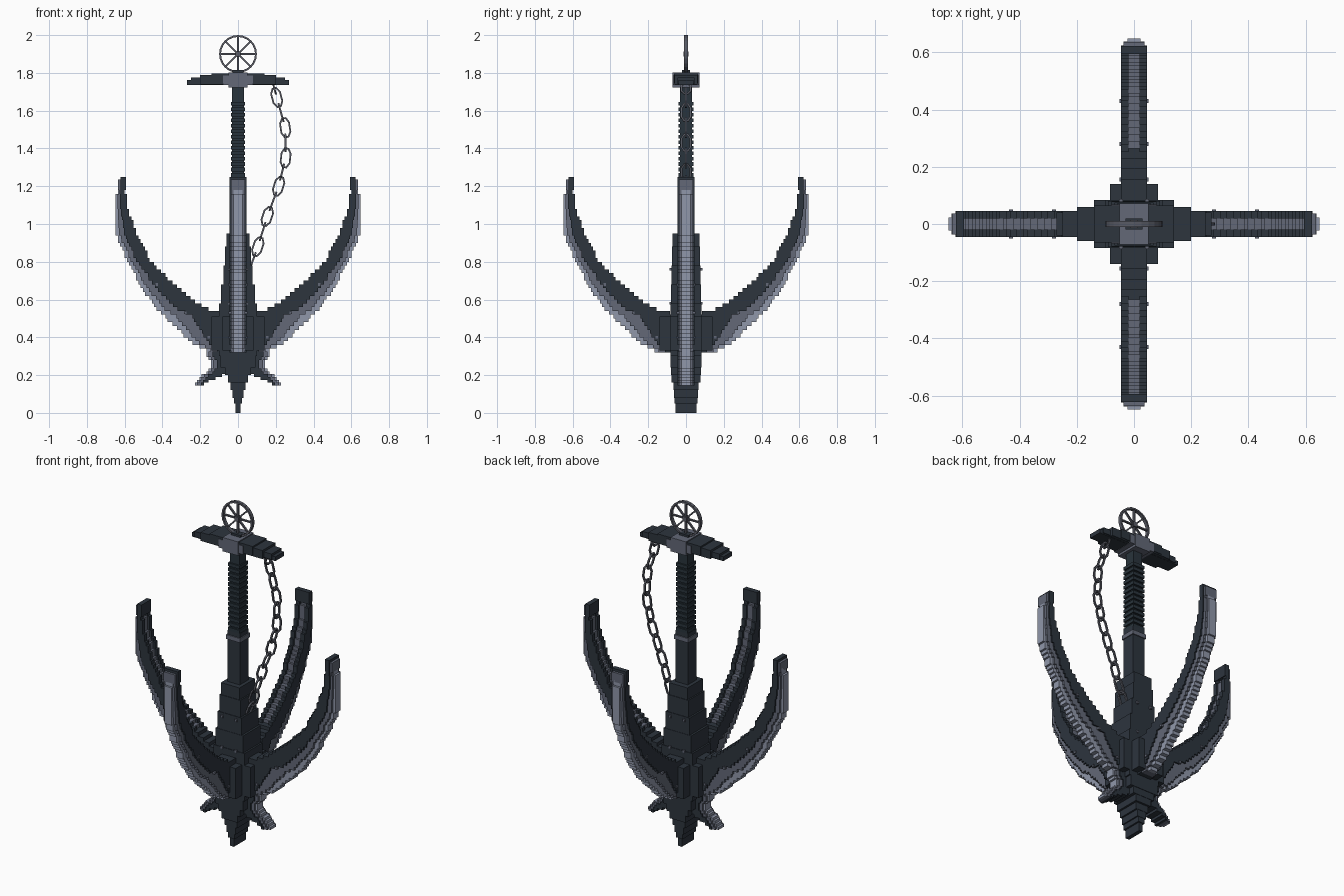
import bpy, bmesh, math
from mathutils import Matrix, Vector

if "Cube" in bpy.data.objects:
    bpy.data.objects.remove(bpy.data.objects["Cube"])


def material(name, rgb):
    m = bpy.data.materials.new(name)
    m.diffuse_color = (*rgb, 1)
    m.use_nodes = True
    m.node_tree.nodes["Principled BSDF"].inputs["Base Color"].default_value = m.diffuse_color
    return m


MATS = [material("dark iron", (0.026, 0.035, 0.048)),
        material("worn steel", (0.125, 0.14, 0.185)),
        material("bright edge", (0.28, 0.31, 0.40)),
        material("grip wrap", (0.022, 0.034, 0.045)),
        material("chain steel", (0.10, 0.105, 0.13))]
DARK, STEEL, BRIGHT, GRIP, CHAIN = range(5)


class Part:
    """Collects boxes into one object."""

    def __init__(self, name):
        self.name, self.bm = name, bmesh.new()

    def cube(self, matrix, mat):
        verts = bmesh.ops.create_cube(self.bm, size=1, matrix=matrix)["verts"]
        for f in {f for v in verts for f in v.link_faces}:
            f.material_index = mat

    def box(self, x0, x1, y0, y1, z0, z1, mat):
        if x1 - x0 < 0.001:
            return
        m = Matrix.Translation(((x0 + x1) / 2, (y0 + y1) / 2, (z0 + z1) / 2))
        self.cube(m @ Matrix.Diagonal((x1 - x0, y1 - y0, z1 - z0, 1)), mat)

    def mid(self, hx, hy, z0, z1, mat):
        self.box(-hx, hx, -hy, hy, z0, z1, mat)

    def bar(self, p, q, thick, depth, mat, frame=Matrix()):
        # Bar between two points of the xz plane of the frame
        p, q = Vector(p), Vector(q)
        d = q - p
        m = Matrix.Translation((p + q) / 2) @ Matrix.Rotation(math.atan2(d.x, d.z), 4, 'Y')
        self.cube(frame @ m @ Matrix.Diagonal((thick, depth, d.length + thick * 0.5, 1)), mat)

    def done(self, turn=0):
        me = bpy.data.meshes.new(self.name)
        self.bm.to_mesh(me)
        self.bm.free()
        for m in MATS:
            me.materials.append(m)
        ob = bpy.data.objects.new(self.name, me)
        ob.rotation_euler.z = turn
        bpy.context.collection.objects.link(ob)
        return ob


def lerp(table, z):
    # Piecewise linear x at height z
    for (xa, za), (xb, zb) in zip(table, table[1:]):
        if z <= zb:
            return xa + (xb - xa) * max(0, (z - za) / (zb - za))
    return table[-1][0]


def snap(v, step=0.012):
    return round(v / step) * step


# Curved hooks: stepped rows, dark cheeks, steel core, bright outer edge
OUTER = [(.14, .32), (.23, .36), (.335, .46), (.44, .56), (.52, .68), (.60, .84), (.648, .95), (.648, 1.25)]
INNER = [(.03, .32), (.03, .52), (.15, .545), (.25, .605), (.36, .70), (.465, .81),
         (.535, .95), (.59, 1.10), (.60, 1.25)]
ROW = 0.02


def hook(turn, name):
    p = Part(name)
    z = 0.32
    while z < 1.199:
        zm = z + ROW / 2
        a, b = snap(lerp(INNER, zm)), snap(lerp(OUTER, zm))
        if z > 1.15:
            b -= 0.012
        c, d = a + (b - a) * 0.6, a + (b - a) * 0.84
        groove = 0.012 if z > 0.6 else 0
        for s in (-1, 1):
            ys = sorted((s * 0.02, s * 0.045))
            p.box(a, c, *ys, z, z + ROW, DARK)
        p.box(a + groove, c, -.02, .02, z, z + ROW, STEEL if groove else DARK)
        p.box(c, d, -.037, .037, z, z + ROW, STEEL)
        p.box(d, b, -.023, .023, z, z + ROW, BRIGHT)
        z += ROW
    # Blunt tip
    p.box(.594, .622, -.045, .045, 1.18, 1.25, DARK)
    p.box(.622, .636, -.037, .037, 1.18, 1.235, STEEL)
    # Rivets on the cheeks
    for x, rz in ((.155, .40), (.28, .53), (.43, .68)):
        p.box(x - .007, x + .007, -.051, .051, rz - .007, rz + .007, STEEL)
    p.done(turn)


for i, side in enumerate(("right", "back", "left", "front")):
    hook(i * math.pi / 2, side + "_hook")

# Central body: stepped tower, cross hub and tapering bottom spike
body = Part("body")
for hx, hy, z0, z1 in ((.06, .072, .88, .95), (.068, .075, .78, .88), (.078, .078, .68, .78),
                       (.09, .08, .58, .68), (.10, .083, .30, .58), (.092, .083, .24, .30),
                       (.07, .08, .20, .24), (.052, .078, .16, .20), (.04, .066, .12, .16),
                       (.03, .064, .08, .12), (.022, .062, .05, .08), (.012, .055, 0, .05)):
    body.mid(hx, hy, z0, z1, DARK)
body.mid(.14, .083, .33, .51, DARK)
body.mid(.083, .14, .33, .51, DARK)
for s in (-1, 1):
    for rz in (.45, .58, .76):
        body.box(s * .045 - .007, s * .045 + .007, -.088, .088, rz - .007, rz + .007, STEEL)
body.done()

# Lower side barbs
for s, name in ((1, "right_barb"), (-1, "left_barb")):
    p = Part(name)
    top = [(.225, .15), (.19, .185), (.15, .225), (.125, .25), (.13, .27), (.165, .33)]
    low = [(.19, .15), (.10, .195), (.04, .21), (.04, .33)]
    z = 0.145
    while z < 0.325:
        a, b = snap(lerp(low, z + .01)), snap(lerp(top, z + .01))
        for x0, x1, hy, mat in ((a, b - .02, .045, DARK), (b - .02, b, .037, STEEL), (b, b + .012, .025, BRIGHT)):
            x0, x1 = sorted((s * x0, s * x1))
            p.box(x0, x1, -hy, hy, z, z + 0.015, mat)
        z += 0.015
    p.done()

# Shaft, collar and wrapped grip
shaft = Part("shaft")
shaft.mid(.04, .04, .9, 1.25, DARK)
shaft.mid(.046, .046, 1.20, 1.225, STEEL)
shaft.mid(.031, .031, 1.25, 1.75, GRIP)
for i in range(14):
    z = 1.25 + i * 0.029
    shaft.mid(.038, .040, z, z + .019, GRIP)
shaft.done()

# Crossguard at the top
guard = Part("crossguard")
for hx, hy, z0, z1, mat in ((.27, .04, 1.737, 1.762, DARK), (.25, .046, 1.742, 1.775, DARK),
                            (.20, .06, 1.738, 1.788, DARK), (.14, .064, 1.745, 1.797, DARK),
                            (.08, .068, 1.735, 1.785, STEEL), (.05, .072, 1.722, 1.803, STEEL),
                            (.03, .02, 1.80, 1.815, DARK)):
    guard.mid(hx, hy, z0, z1, mat)
guard.done()

# Spoked ring
ring = Part("ring")
N, R, CZ = 24, 0.095, 1.90


def on_ring(k, r=R):
    return (r * math.cos(k), 0, CZ + r * math.sin(k))


for i in range(N):
    ring.bar(on_ring(2 * math.pi * i / N), on_ring(2 * math.pi * (i + 1) / N), .010, .02, CHAIN)
for i in range(4):
    k = math.pi * i / 4
    ring.bar(on_ring(k), on_ring(k + math.pi), .008, .012, CHAIN)
ring.mid(.014, .014, CZ - .014, CZ + .014, CHAIN)
ring.done()

# Chain: hexagonal links, every second one turned a quarter
PATH = [(.19, 1.74), (.205, 1.67), (.25, 1.51), (.252, 1.35), (.215, 1.20), (.155, 1.04), (.105, .88), (.065, .77)]
chain = Part("chain")


def link(p, q, turned):
    p, q = Vector((p[0], 0, p[1])), Vector((q[0], 0, q[1]))
    d = q - p
    h, w = d.length / 2, 0.024
    frame = Matrix.Translation((p + q) / 2) @ Matrix.Rotation(math.atan2(d.x, d.z), 4, 'Y')
    if turned:
        frame = frame @ Matrix.Rotation(math.pi / 2, 4, 'Z')
    pts = [(-w, 0, -h * .5), (-w, 0, h * .5), (-w * .4, 0, h), (w * .4, 0, h),
           (w, 0, h * .5), (w, 0, -h * .5), (w * .4, 0, -h), (-w * .4, 0, -h)]
    for a, b in zip(pts, pts[1:] + pts[:1]):
        chain.bar(a, b, .009, .010, CHAIN, frame)


for i, c in enumerate(PATH[1:-1], 1):
    prev, nxt = Vector(PATH[i - 1]), Vector(PATH[i + 1])
    c, t = Vector(c), (nxt - prev).normalized()
    link(c - t * .05, c + t * .05, False)
    n = Vector(PATH[i + 1])
    t2 = (n - c).normalized()
    link(c + t2 * .036, n - t2 * (.036 if i < len(PATH) - 2 else 0), True)
link((.185, 1.745), (.2, 1.69), True)
chain.done()
